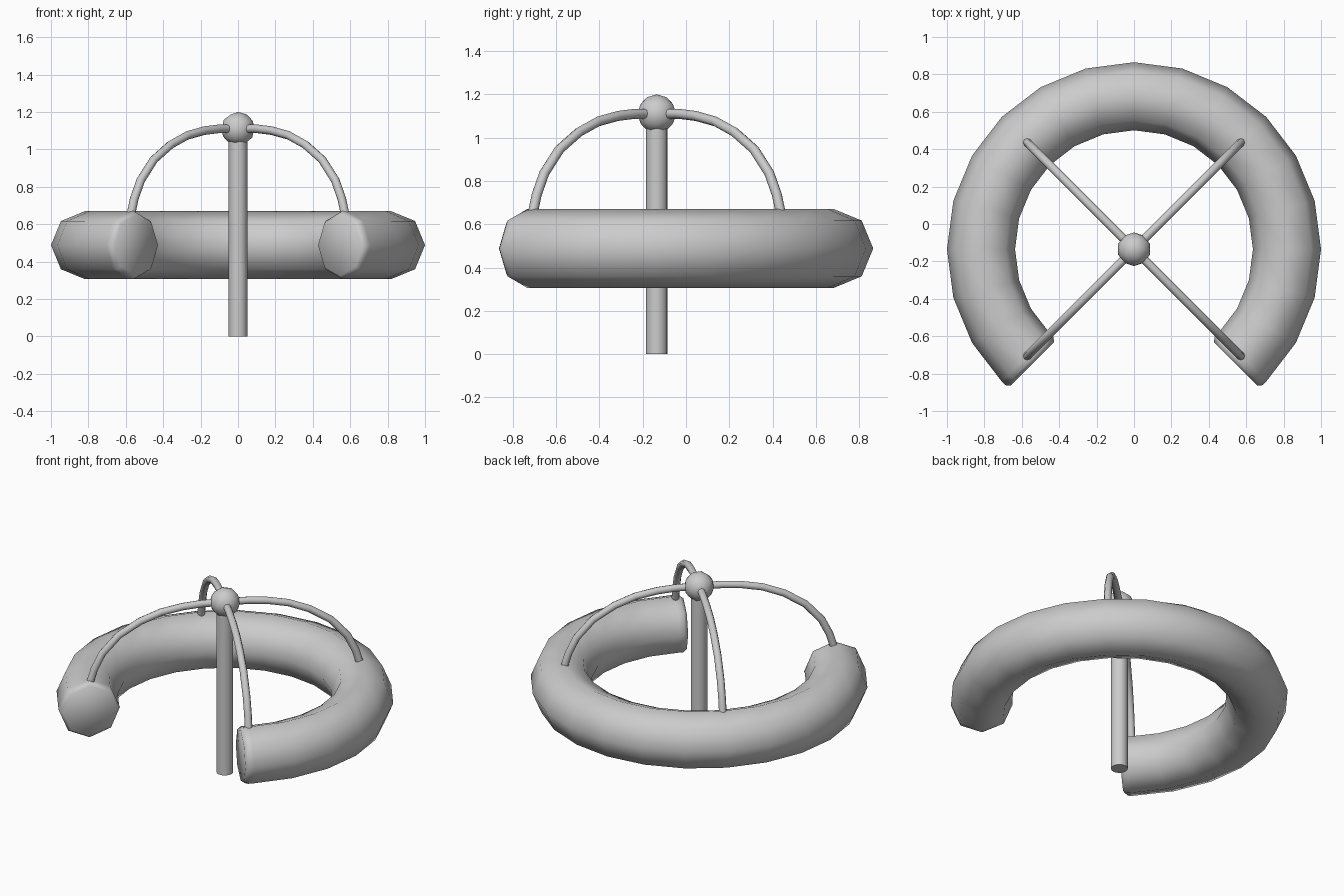
import bpy, bmesh
from math import sin, cos, pi, radians
from mathutils import Vector

default = bpy.data.objects.get("Cube")
if default:
    bpy.data.objects.remove(default, do_unlink=True)

grey = bpy.data.materials.new("plain grey")
grey.use_nodes = True
grey.diffuse_color = (0.6, 0.6, 0.6, 1)
grey.node_tree.nodes["Principled BSDF"].inputs["Base Color"].default_value = (0.6, 0.6, 0.6, 1)

CENTRE = Vector((0, -0.135, 0))
UP = Vector((0, 0, 1))


def finish(name, bm, angle=50):
    bmesh.ops.recalc_face_normals(bm, faces=bm.faces)
    mesh = bpy.data.meshes.new(name)
    bm.to_mesh(mesh)
    bm.free()
    ob = bpy.data.objects.new(name, mesh)
    bpy.context.collection.objects.link(ob)
    mesh.materials.append(grey)
    bpy.ops.object.select_all(action="DESELECT")
    ob.select_set(True)
    bpy.context.view_layer.objects.active = ob
    bpy.ops.object.shade_smooth_by_angle(angle=radians(angle))
    return ob


def tube(name, stations, sides, angle=50):
    """Skin a capped tube over (centre, side axis, up axis, radius) stations."""
    bm = bmesh.new()
    rings = []
    for c, u, v, r in stations:
        rings.append([bm.verts.new(c + r * (u * cos(2 * pi * k / sides) + v * sin(2 * pi * k / sides)))
                      for k in range(sides)])
    for a, b in zip(rings, rings[1:]):
        for k in range(sides):
            j = (k + 1) % sides
            bm.faces.new((a[k], a[j], b[j], b[k]))
    bm.faces.new(rings[0])
    bm.faces.new(rings[-1])
    return finish(name, bm, angle)


# Open ring with bevelled ends
def ring_station(deg, along=0, radius=0.182):
    a = radians(deg)
    out = Vector((cos(a), sin(a), 0))
    tangent = Vector((-sin(a), cos(a), 0))
    return (CENTRE + out * 0.818 + UP * 0.488 + tangent * along, out, UP, radius)


stations = [ring_station(-45, -0.05, 0.163), ring_station(-45, -0.028)]
stations += [ring_station(-45 + 15 * i) for i in range(19)]
stations += [ring_station(225, 0.028), ring_station(225, 0.05, 0.163)]
tube("open_ring", stations, 8, 60)

# Central pole
X, Y = Vector((1, 0, 0)), Vector((0, 1, 0))
tube("centre_pole", [(CENTRE + UP * z, X, Y, 0.05) for z in (0, 1.1)], 16)

# Ball on top of the pole
bm = bmesh.new()
bmesh.ops.create_icosphere(bm, subdivisions=2, radius=0.09)
bmesh.ops.translate(bm, verts=bm.verts, vec=CENTRE + UP * 1.11)
finish("top_ball", bm)

# Four arched rods from the ball down to the ring: (sideways reach, height)
arch = [(0, 1.11), (0.1, 1.11), (0.18, 1.10), (0.27, 1.075), (0.36, 1.025),
        (0.45, 0.945), (0.52, 0.835), (0.555, 0.735), (0.575, 0.64)]
for name, sx, sy in (("front_left_rod", 1, -1), ("front_right_rod", -1, -1),
                     ("back_left_rod", 1, 1), ("back_right_rod", -1, 1)):
    path = [CENTRE + Vector((sx * d, sy * d, z)) for d, z in arch]
    side = Vector((-sy, sx, 0)).normalized()
    stations = []
    for i, p in enumerate(path):
        t = (path[min(i + 1, len(path) - 1)] - path[max(i - 1, 0)]).normalized()
        stations.append((p, side, t.cross(side), 0.023))
    tube(name, stations, 8)
